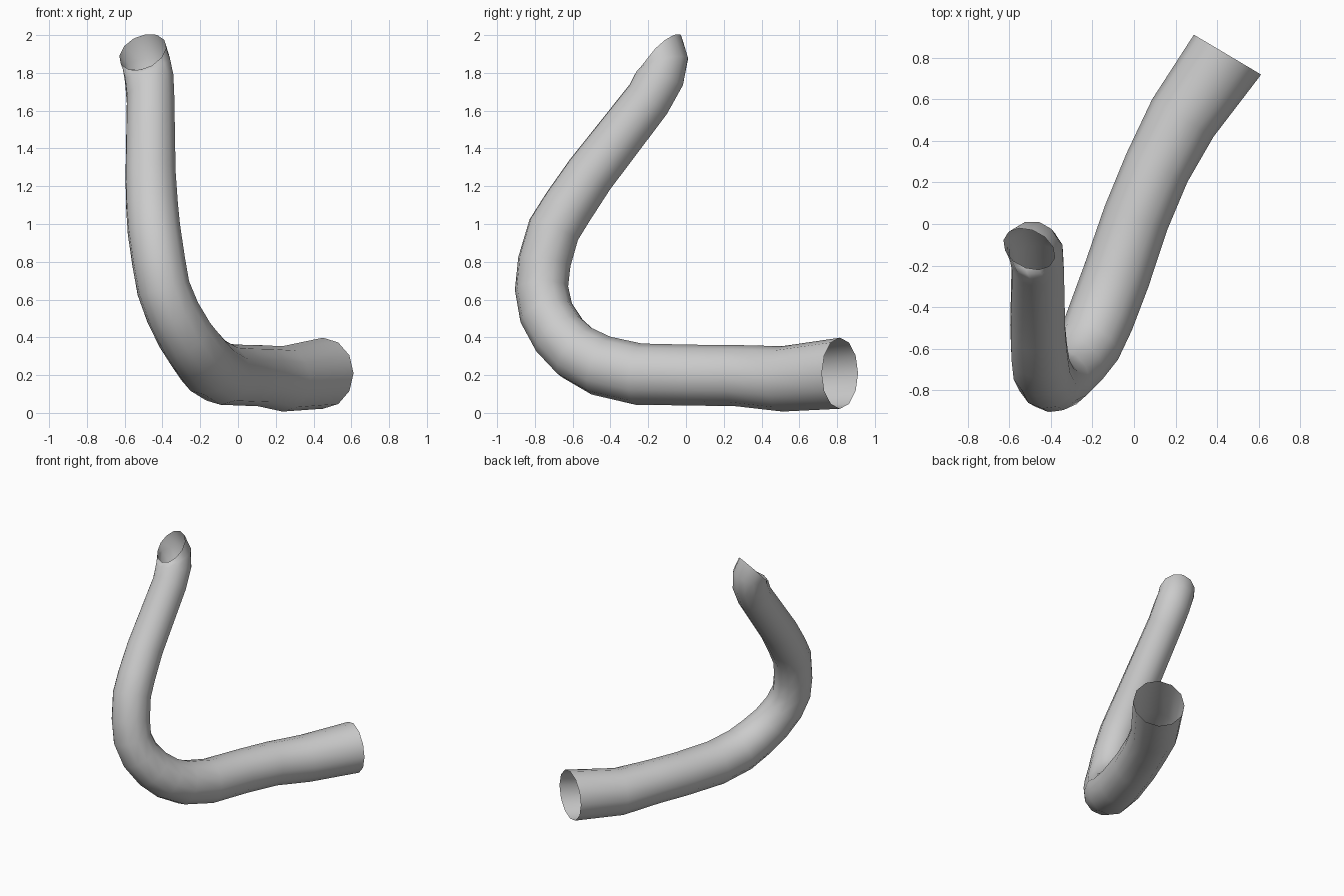
import bpy, bmesh, math
from mathutils import Vector

if "Cube" in bpy.data.objects:
    bpy.data.objects.remove(bpy.data.objects["Cube"])

SIDES = 12
# centre line: x, y, z, radius
PATH = [
    (0.45, 0.815, 0.21, 0.188), (0.235, 0.51, 0.18, 0.173),
    (0.11, 0.27, 0.197, 0.162), (0.01, 0.03, 0.20, 0.161),
    (-0.085, -0.25, 0.205, 0.163), (-0.16, -0.45, 0.25, 0.162),
    (-0.215, -0.58, 0.32, 0.156), (-0.28, -0.67, 0.41, 0.15),
    (-0.345, -0.74, 0.53, 0.145), (-0.395, -0.765, 0.66, 0.142),
    (-0.42, -0.75, 0.80, 0.142), (-0.445, -0.70, 0.97, 0.142),
    (-0.455, -0.625, 1.09, 0.140), (-0.463, -0.51, 1.26, 0.136),
    (-0.463, -0.20, 1.66, 0.129), (-0.470, -0.14, 1.77, 0.132),
    (-0.485, -0.115, 1.85, 0.132), (-0.505, -0.12, 1.91, 0.132),
]
# rings whose plane is cut at a chosen angle
TILT = {0: (-0.51, -0.86, 0), 14: (0, 0.62, 0.78), 15: (-0.1, 0.3, 0.95),
        16: (-0.2, -0.2, 0.95), 17: (-0.33, -0.65, 0.68)}

pts = [Vector(p[:3]) for p in PATH]
bm = bmesh.new()
rings = []
up = Vector((0, 0, 1))
for i, p in enumerate(pts):
    if i in TILT:
        t = Vector(TILT[i]).normalized()
    else:
        t = ((pts[i + 1] - p).normalized() + (p - pts[i - 1]).normalized()).normalized()
    up = (up - t * up.dot(t)).normalized()      # carry the frame along the path
    side = t.cross(up)
    r = PATH[i][3]
    rings.append([bm.verts.new(p + r * (math.cos(a) * up + math.sin(a) * side))
                  for a in (2 * math.pi * k / SIDES for k in range(SIDES))])

# open-ended tube wall
for a, b in zip(rings, rings[1:]):
    for k in range(SIDES):
        n = (k + 1) % SIDES
        bm.faces.new((a[k], a[n], b[n], b[k]))
bmesh.ops.recalc_face_normals(bm, faces=bm.faces)
for f in bm.faces:
    f.smooth = True

mesh = bpy.data.meshes.new("bent_pipe")
bm.to_mesh(mesh)
bm.free()
pipe = bpy.data.objects.new("bent_pipe", mesh)
bpy.context.collection.objects.link(pipe)
